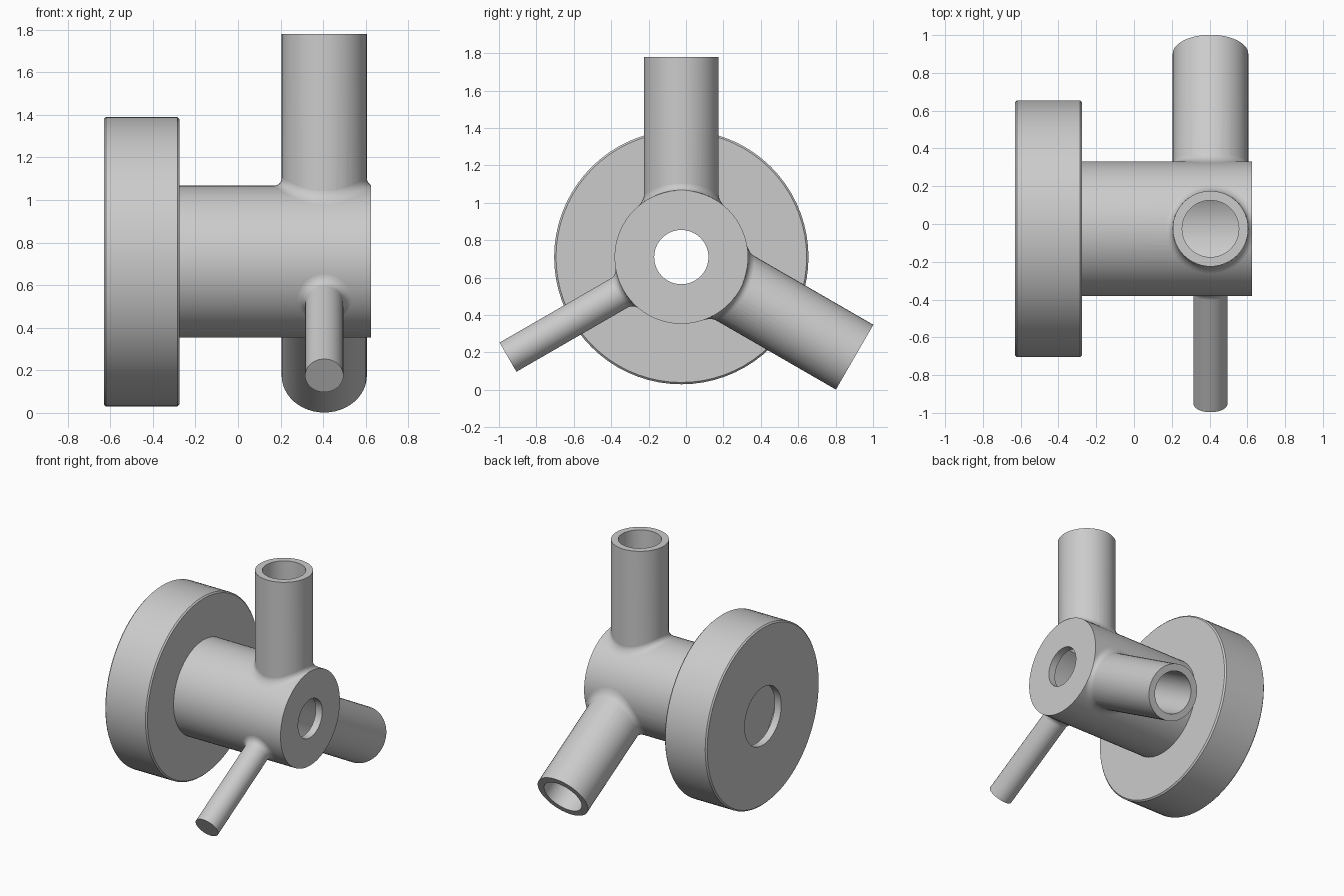
import bpy, bmesh
from math import sin, cos, pi, sqrt, radians
from mathutils import Matrix, Vector

if "Cube" in bpy.data.objects:
    bpy.data.objects.remove(bpy.data.objects["Cube"], do_unlink=True)

AXIS = Vector((0, -0.025, 0.71))    # main axis runs along x
BODY_R, END_X = 0.357, 0.625
CAVITY_R, BORE_R = 0.3, 0.15
LEG_X, LEG_END = 0.405, 1.07

grey = bpy.data.materials.new("plain_grey")
grey.use_nodes = True
grey.diffuse_color = (0.6, 0.6, 0.6, 1)
grey.node_tree.nodes["Principled BSDF"].inputs["Base Color"].default_value = (0.6, 0.6, 0.6, 1)


def add_object(name, bm):
    bmesh.ops.recalc_face_normals(bm, faces=bm.faces)
    mesh = bpy.data.meshes.new(name)
    bm.to_mesh(mesh)
    bm.free()
    mesh.materials.append(grey)
    obj = bpy.data.objects.new(name, mesh)
    bpy.context.collection.objects.link(obj)
    return obj


def lathe(name, profile, steps=72):
    """Closed (x, radius) profile turned around the main axis."""
    bm = bmesh.new()
    rings = [[bm.verts.new(AXIS + Vector((x, r * sin(a), r * cos(a))))
              for x, r in profile]
             for a in (2 * pi * i / steps for i in range(steps))]
    n = len(profile)
    for i in range(steps):
        a, b = rings[i], rings[(i + 1) % steps]
        for j in range(n):
            k = (j + 1) % n
            bm.faces.new((a[j], a[k], b[k], b[j]))
    return add_object(name, bm)


def leg_matrix(angle):
    """Local z points outward from the main axis."""
    return Matrix.Translation(AXIS + Vector((LEG_X, 0, 0))) @ Matrix.Rotation(radians(angle), 4, 'X')


def cylinder(name, matrix, radius, start, end, steps=48):
    bm = bmesh.new()
    bmesh.ops.create_cone(bm, cap_ends=True, segments=steps, radius1=radius,
                          radius2=radius, depth=end - start,
                          matrix=matrix @ Matrix.Translation((0, 0, (start + end) / 2)))
    return add_object(name, bm)


def cut(obj, cutters):
    for c in cutters:
        c.hide_render = True
        mod = obj.modifiers.new("cut", 'BOOLEAN')
        mod.operation, mod.solver, mod.object = 'DIFFERENCE', 'EXACT', c
    graph = bpy.context.evaluated_depsgraph_get()
    mesh = bpy.data.meshes.new_from_object(obj.evaluated_get(graph))
    obj.modifiers.clear()
    obj.data = mesh


def fillet(name, angle, r, f, steps=64, rows=6):
    """Rounded skirt where a leg meets the body."""
    bm = bmesh.new()
    m = leg_matrix(angle)
    grid = []
    for i in range(steps):
        t = 2 * pi * i / steps
        ring = []
        for j in range(rows + 1):
            b = pi / 2 * j / rows
            rad = r + f * (1 - sin(b))
            h = sqrt(BODY_R ** 2 - (rad * sin(t)) ** 2) + f * (1 - cos(b))
            x = min(rad * cos(t), END_X - LEG_X)
            ring.append(bm.verts.new(m @ Vector((x, rad * sin(t), h))))
        grid.append(ring)
    for i in range(steps):
        a, b = grid[i], grid[(i + 1) % steps]
        for j in range(rows):
            bm.faces.new((a[j], b[j], b[j + 1], a[j + 1]))
    obj = add_object(name, bm)
    return obj


# hollow flange and barrel in one turned profile
body = lathe("flanged_barrel", [
    (-0.63, 0.22), (-0.63, 0.67), (-0.62, 0.68), (-0.285, 0.68), (-0.275, 0.67),
    (-0.275, BODY_R), (END_X, BODY_R), (END_X, 0.145), (0.57, 0.145),
    (0.57, CAVITY_R), (-0.27, CAVITY_R), (-0.27, 0.145), (-0.32, 0.145),
    (-0.32, 0.63), (-0.575, 0.63), (-0.575, 0.22)])

# two open tubes, bored through into the barrel
along_x = Matrix.Translation(AXIS) @ Matrix.Rotation(pi / 2, 4, 'Y')
cavity = cylinder("cavity_cutter", along_x, CAVITY_R, -0.2, 0.8, 72)
parts, bores = [body], []
for name, angle in (("top_tube", 0), ("rear_tube", -120)):
    m = leg_matrix(angle)
    bore = cylinder(name + "_bore", m, BORE_R, 0.1, 1.3)
    tube = cylinder(name, m, 0.2, 0.2, LEG_END)
    cut(tube, [cavity, bore])
    bores.append(bore)
    parts += [tube, fillet(name + "_fillet", angle, 0.2, 0.035)]
cut(body, bores)

# slim solid rod
parts += [cylinder("front_rod", leg_matrix(120), 0.09, 0.32, LEG_END),
          fillet("front_rod_fillet", 120, 0.09, 0.035)]

for helper in bores + [cavity]:
    bpy.data.objects.remove(helper, do_unlink=True)

bpy.ops.object.select_all(action='DESELECT')
for p in parts:
    p.select_set(True)
bpy.context.view_layer.objects.active = body
bpy.ops.object.shade_smooth_by_angle(angle=radians(35))
